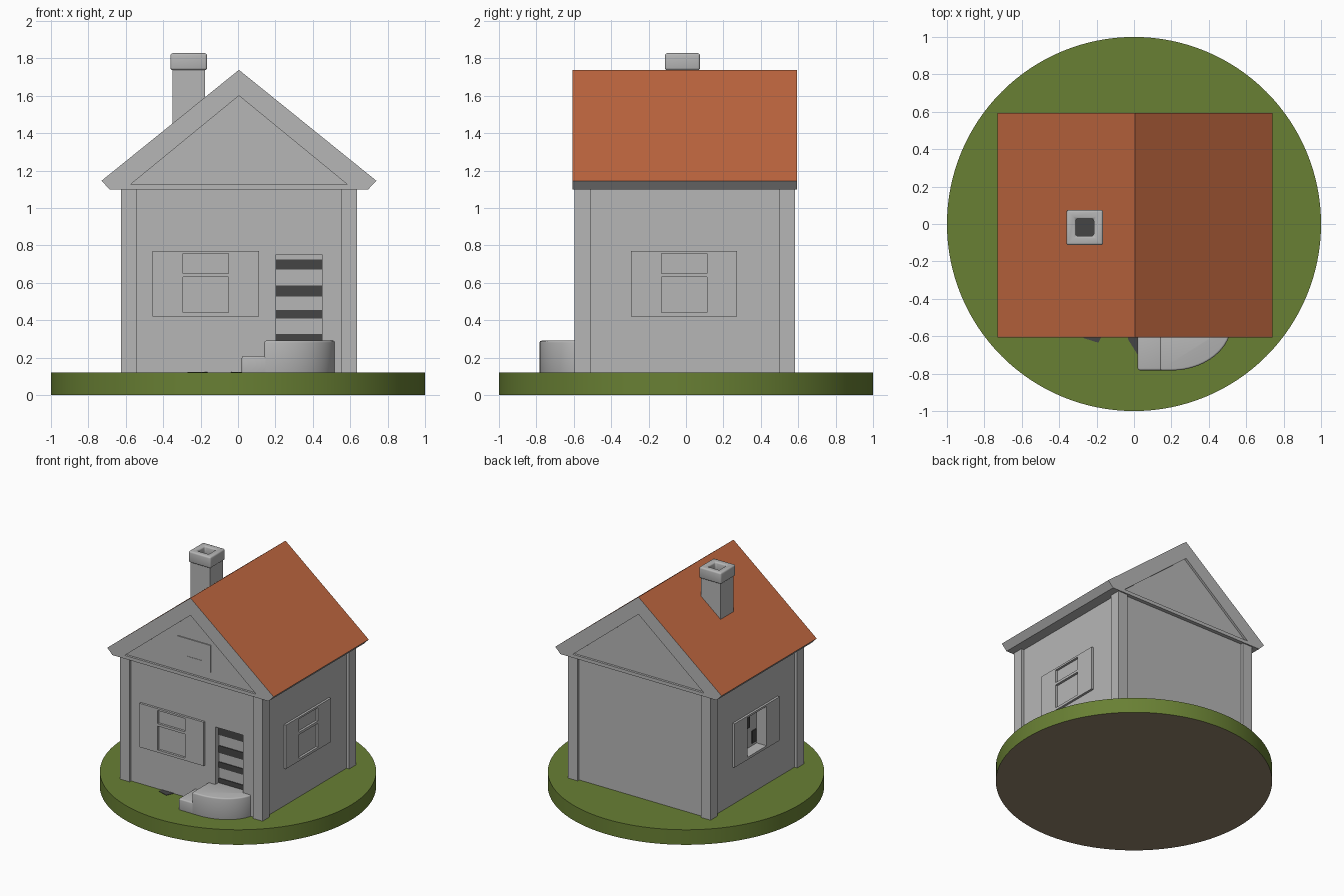
import bpy, bmesh, math
from mathutils import Matrix, Vector

if "Cube" in bpy.data.objects:
    bpy.data.objects.remove(bpy.data.objects["Cube"], do_unlink=True)


def material(name, rgb):
    m = bpy.data.materials.new(name)
    m.use_nodes = True
    m.diffuse_color = (*rgb, 1)
    m.node_tree.nodes["Principled BSDF"].inputs["Base Color"].default_value = (*rgb, 1)
    return m


PLASTER = material("grey plaster", (0.47, 0.47, 0.47))
DARK = material("dark interior", (0.06, 0.06, 0.06))
TILE = material("orange roof", (0.52, 0.134, 0.05))
GRASS = material("grass green", (0.14, 0.215, 0.034))
SOIL = material("brown soil", (0.295, 0.227, 0.143))
MID_X, MID_Y = 0.005, -0.007


def finish(name, bm, mats):
    bmesh.ops.recalc_face_normals(bm, faces=bm.faces)
    me = bpy.data.meshes.new(name)
    bm.to_mesh(me)
    bm.free()
    for m in mats:
        me.materials.append(m)
    ob = bpy.data.objects.new(name, me)
    bpy.context.collection.objects.link(ob)
    return ob


def box(name, x, y, z, mat=PLASTER, turn=None):
    """Box from three (low, high) ranges, optionally moved by a matrix."""
    bm = bmesh.new()
    bmesh.ops.create_cube(bm, size=1)
    for v in bm.verts:
        v.co = Vector([(r[0] + r[1]) / 2 + c * (r[1] - r[0]) for r, c in zip((x, y, z), v.co)])
    if turn:
        bm.transform(turn)
    return finish(name, bm, [mat])


def prism(name, outline, axis, low, high, mats):
    """Extrude a 2D outline along y (outline in x, z) or z (outline in x, y)."""
    bm = bmesh.new()
    place = (lambda p: (p[0], low, p[1])) if axis == "y" else (lambda p: (p[0], p[1], low))
    face = bm.faces.new([bm.verts.new(place(p)) for p in outline])
    moved = bmesh.ops.extrude_face_region(bm, geom=[face])["geom"]
    step = Vector((0, high - low, 0) if axis == "y" else (0, 0, high - low))
    bmesh.ops.translate(bm, verts=[g for g in moved if isinstance(g, bmesh.types.BMVert)], vec=step)
    return finish(name, bm, mats)


def activate(ob):
    bpy.ops.object.select_all(action="DESELECT")
    ob.select_set(True)
    bpy.context.view_layer.objects.active = ob


def cut(target, cutter):
    mod = target.modifiers.new("cut", "BOOLEAN")
    mod.operation, mod.solver, mod.object = "DIFFERENCE", "EXACT", cutter
    activate(target)
    bpy.ops.object.modifier_apply(modifier=mod.name)
    bpy.data.objects.remove(cutter, do_unlink=True)


def soften(ob, width):
    mod = ob.modifiers.new("round", "BEVEL")
    mod.width, mod.segments, mod.limit_method = width, 3, "ANGLE"
    mod.angle_limit = math.radians(40)
    activate(ob)
    bpy.ops.object.modifier_apply(modifier=mod.name)
    bpy.ops.object.shade_smooth_by_angle(angle=math.radians(35))


# Round ground disc with a soil underside
bm = bmesh.new()
bmesh.ops.create_cone(bm, cap_ends=True, segments=128, radius1=1, radius2=1, depth=0.12,
                      matrix=Matrix.Translation((0, 0, 0.06)))
ground = finish("ground_disc", bm, [GRASS, SOIL])
for f in ground.data.polygons:
    f.material_index = int(f.normal.z < -0.5)
activate(ground)
bpy.ops.object.shade_smooth_by_angle()

# Dark bare patches beside the front wall
prism("bare_patch", [(-0.27, -0.57), (-0.27, -0.61), (-0.19, -0.635), (-0.16, -0.57)],
      "z", 0.117, 0.123, [DARK])
prism("bare_patch", [(-0.04, -0.57), (-0.03, -0.62), (0.02, -0.7), (0.03, -0.57)],
      "z", 0.117, 0.123, [DARK])

# Walls with a doorway and one open window
WX, WY = 0.607, 0.57
FRONT, RIGHT = MID_Y - WY, MID_X - WX
walls = box("walls", (RIGHT, MID_X + WX), (FRONT, MID_Y + WY), (0.11, 1.11))
cut(walls, box("door_cutter", (0.203, 0.45), (-0.7, FRONT + 0.05), (0.2, 0.75)))
cut(walls, box("window_cutter", (-0.8, RIGHT + 0.07), (-0.132, 0.112), (0.44, 0.755)))

# Corner posts
for sx in (-1, 1):
    for sy in (-1, 1):
        xs = sorted((MID_X + sx * 0.545, MID_X + sx * 0.63))
        ys = sorted((MID_Y + sy * 0.503, MID_Y + sy * 0.59))
        box("corner_post", xs, ys, (0.11, 1.11))

# Slatted door with dark gaps
door_y = FRONT + 0.05
for low, high in ((0.285, 0.325), (0.408, 0.455), (0.527, 0.585), (0.67, 0.725)):
    box("door_gap", (0.203, 0.45), (door_y - 0.006, door_y + 0.01), (low, high), DARK)
box("door_sill", (0.203, 0.45), (door_y - 0.08, door_y + 0.01), (0.12, 0.285))


# Shuttered windows, drawn facing -y and turned onto their wall
def window(label, turn, rails):
    out = (-0.018, 0.005)
    for side in (-1, 1):
        box(label + "_shutter", sorted((side * 0.122, side * 0.284)), out, (0.42, 0.77), PLASTER, turn)
    for z in rails:
        box(label + "_rail", (-0.122, 0.122), out, z, PLASTER, turn)


def onto(x, y, degrees):
    return Matrix.Translation((x, y, 0)) @ Matrix.Rotation(math.radians(degrees), 4, "Z")


FRAME = [(0.42, 0.44), (0.755, 0.77)]
SASH = FRAME + [(0.63, 0.65)]
window("front_window", onto(-0.172, FRONT, 0), SASH)
window("left_window", onto(MID_X + WX, -0.01, 90), SASH)
window("right_window", onto(RIGHT, -0.01, -90), FRAME)
for y, z in (((-0.04, 0.04), (0.6, 0.74)), ((-0.12, -0.07), (0.46, 0.56))):
    box("right_window_gap", (RIGHT + 0.064, RIGHT + 0.075), y, z, DARK)

# Gabled roof with recessed gable ends and tiled slopes
roof_outline = [(-0.735, 1.145), (0, 1.738), (0.735, 1.145), (0.69, 1.098), (-0.69, 1.098)]
gable_outline = [(-0.58, 1.125), (0, 1.6), (0.58, 1.125)]
roof = prism("roof", [(MID_X + x, z) for x, z in roof_outline],
             "y", MID_Y - 0.6, MID_Y + 0.6, [PLASTER, TILE])
for side in (-1, 1):
    low, high = sorted((MID_Y + side * 0.582, MID_Y + side * 0.7))
    cut(roof, prism("gable_cutter", [(MID_X + x, z) for x, z in gable_outline],
                    "y", low, high, [PLASTER]))
for f in roof.data.polygons:
    f.material_index = int(f.normal.z > 0.3 and f.area > 0.5)

# Small attic window in the front gable
gable_y = MID_Y - 0.582
box("attic_window", (-0.05, 0.175), (gable_y - 0.006, gable_y + 0.01), (1.185, 1.39))
box("attic_lintel", (-0.12, 0.175), (gable_y - 0.008, gable_y + 0.01), (1.385, 1.4))
box("attic_sill", (-0.03, 0.1), (gable_y - 0.009, gable_y + 0.01), (1.25, 1.26))

# Chimney with a hollow cap
CX, CY = -0.263, -0.019
flue = ((CX - 0.048, CX + 0.048), (CY - 0.046, CY + 0.046))
shaft = box("chimney_shaft", (CX - 0.087, CX + 0.087), (CY - 0.082, CY + 0.082), (1.3, 1.75))
cap = box("chimney_cap", (CX - 0.098, CX + 0.098), (CY - 0.094, CY + 0.094), (1.737, 1.827))
for part in (shaft, cap):
    cut(part, box("flue_cutter", *flue, (1.6, 2)))
soften(cap, 0.012)
box("flue_floor", *flue, (1.6, 1.608), DARK)

# Rounded doorstep with a lower side step
arc = [(0.2 + 0.322 * math.sin(a), -0.53 - 0.253 * math.cos(a))
       for a in (math.pi / 2 * i / 20 for i in range(21))]
doorstep = prism("doorstep", [(0.14, -0.53), (0.14, -0.783)] + arc, "z", 0.11, 0.29, [PLASTER])
soften(doorstep, 0.01)
low_step = box("low_step", (0.02, 0.2), (-0.782, -0.53), (0.11, 0.208))
soften(low_step, 0.01)
